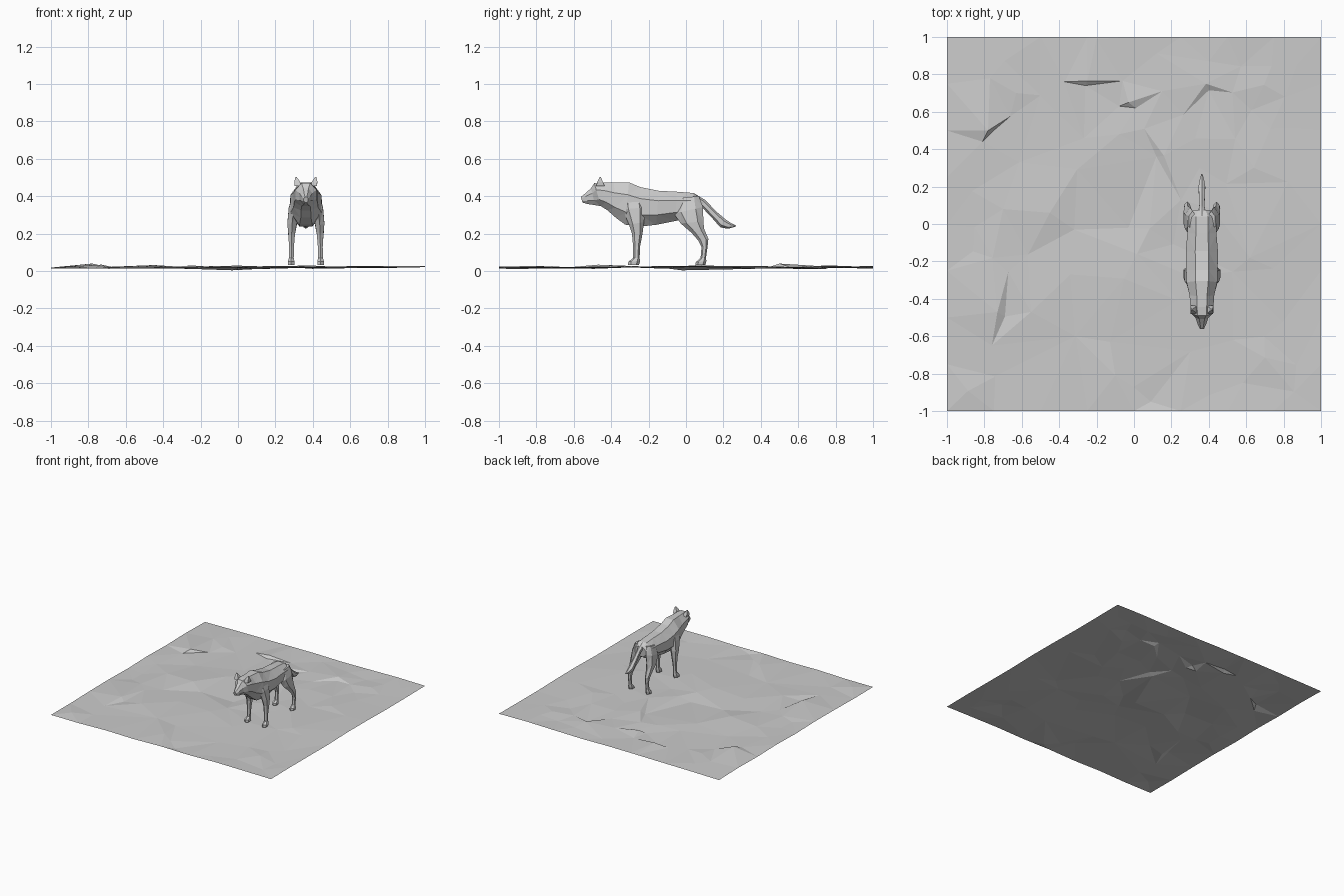
import bpy, math, random
from mathutils import Vector
from mathutils.geometry import delaunay_2d_cdt

random.seed(4)
CX = 0.363  # centre line of the animal


def make(name, verts, faces):
    me = bpy.data.meshes.new(name)
    me.from_pydata(verts, [], faces)
    me.update()
    ob = bpy.data.objects.new(name, me)
    bpy.context.collection.objects.link(ob)
    return ob


def loft(name, rings, n=8, side=1):
    """Each ring: (y1, z1, y2, z2, half_width, x_offset); the section spans point 1 to point 2."""
    verts, faces = [], []
    for y1, z1, y2, z2, hw, xo in rings:
        for i in range(n):
            a = 2 * math.pi * (i + 0.5) / n
            k = math.cos(math.pi / n)
            u, v = math.cos(a) / k, math.sin(a) / k
            t = (1 - v) / 2
            verts.append((CX + side * (xo + hw * u), y1 + (y2 - y1) * t, z1 + (z2 - z1) * t))
    for r in range(len(rings) - 1):
        for i in range(n):
            j = (i + 1) % n
            faces.append((r * n + i, r * n + j, (r + 1) * n + j, (r + 1) * n + i))
    faces.append(tuple(range(n))[::-1])
    faces.append(tuple(range((len(rings) - 1) * n, len(rings) * n)))
    ob = make(name, verts, faces)
    import bmesh
    bm = bmesh.new()
    bm.from_mesh(ob.data)
    bmesh.ops.recalc_face_normals(bm, faces=bm.faces)
    bmesh.ops.triangulate(bm, faces=bm.faces)
    bm.to_mesh(ob.data)
    bm.free()
    return ob


# Head, neck and torso
loft("body", [
    (-.562, .396, -.553, .366, .012, 0),
    (-.535, .418, -.525, .358, .024, 0),
    (-.508, .442, -.485, .352, .034, 0),
    (-.490, .470, -.455, .347, .056, 0),
    (-.445, .474, -.420, .325, .062, 0),
    (-.385, .473, -.375, .285, .066, 0),
    (-.305, .474, -.325, .248, .082, 0),
    (-.245, .449, -.245, .238, .084, 0),
    (-.145, .429, -.160, .247, .086, 0),
    (-.050, .424, -.055, .268, .078, 0),
    (.040, .417, .030, .285, .076, 0),
    (.075, .392, .070, .310, .050, 0)])

# Tail
loft("tail", [
    (.040, .415, .060, .370, .022, 0),
    (.100, .378, .085, .345, .014, 0),
    (.165, .312, .140, .287, .016, 0),
    (.205, .277, .185, .237, .018, 0),
    (.240, .254, .225, .228, .012, 0),
    (.268, .243, .266, .238, .003, 0)], 6)

for side, word in ((-1, "left"), (1, "right")):
    # Front leg with paw
    loft("front_leg_" + word, [
        (-.335, .385, -.235, .400, .020, .056),
        (-.330, .330, -.225, .340, .026, .066),
        (-.300, .250, -.230, .260, .025, .074),
        (-.285, .200, -.236, .200, .018, .076),
        (-.280, .130, -.248, .130, .013, .077),
        (-.280, .070, -.250, .070, .013, .078),
        (-.304, .050, -.250, .052, .018, .079),
        (-.306, .032, -.255, .032, .017, .079)], 6, side)
    # Hind leg with hock and paw
    loft("hind_leg_" + word, [
        (-.030, .390, .062, .400, .020, .050),
        (-.055, .310, .080, .340, .026, .064),
        (-.020, .255, .085, .265, .026, .072),
        (.035, .205, .092, .225, .020, .076),
        (.068, .165, .116, .172, .014, .078),
        (.085, .130, .113, .130, .012, .078),
        (.080, .070, .105, .070, .012, .078),
        (.056, .048, .105, .052, .018, .079),
        (.054, .032, .100, .032, .017, .079)], 6, side)
    # Ear
    loft("ear_" + word, [
        (-.480, .455, -.435, .455, .018, .042),
        (-.473, .480, -.443, .475, .014, .047),
        (-.460, .504, -.455, .502, .003, .053)], 4, side)

# Ground: border, faceted interior and a few ledges and creases
pts = {}
for i in range(8):
    t = -1 + i * 0.25
    for x, y in ((t, -1), (1, t), (-t, 1), (-1, -t)):
        pts[(x, y)] = .020 + .004 * x + random.uniform(-.004, .004)
ledges = [
    (-.63, .70, .022), (-.26, .74, .010), (-.25, .765, .030), (-.20, .99, .022),
    (-.08, .63, .010), (-.03, .65, .030), (.01, .62, .012), (.15, .71, .025),
    (-.08, .48, .020), (.15, .71, .024), (.40, .87, .022), (.40, .715, .012),
    (.385, .75, .030), (-.81, .44, .020), (-.78, .50, .040), (-.75, .50, .018),
    (-.77, .78, .022), (.12, .36, .012), (.16, .365, .028), (.35, .30, .020),
    (-.70, .08, .022), (-.45, .06, .032), (-.32, -.03, .014), (-.34, -.27, .022),
    (-.73, -.47, .034), (-.69, -.495, .012), (-.55, -.47, .026), (-.76, -.65, .018),
    (-.10, -.81, .028), (.09, -.95, .010), (.62, -.18, .026), (.53, -.62, .014),
    (.64, .30, .028), (-.03, -.02, .004), (.30, -.28, .022), (.42, .08, .024)]
for x, y, z in ledges:
    pts[(x, y)] = z
tries = 0
while len(pts) < 118 and tries < 5000:
    tries += 1
    x, y = random.uniform(-.93, .93), random.uniform(-.93, .93)
    if min(math.hypot(x - a, y - b) for a, b in pts) > .11:
        pts[(x, y)] = .020 + .003 * x + random.uniform(-.006, .006)
keys = list(pts)
co, _, tris, *_ = delaunay_2d_cdt([Vector(k) for k in keys], [], [], 0, 1e-5)
near = lambda c: min(keys, key=lambda k: (k[0] - c.x) ** 2 + (k[1] - c.y) ** 2)
make("ground", [(c.x, c.y, pts[near(c)]) for c in co], [tuple(f) for f in tris])
